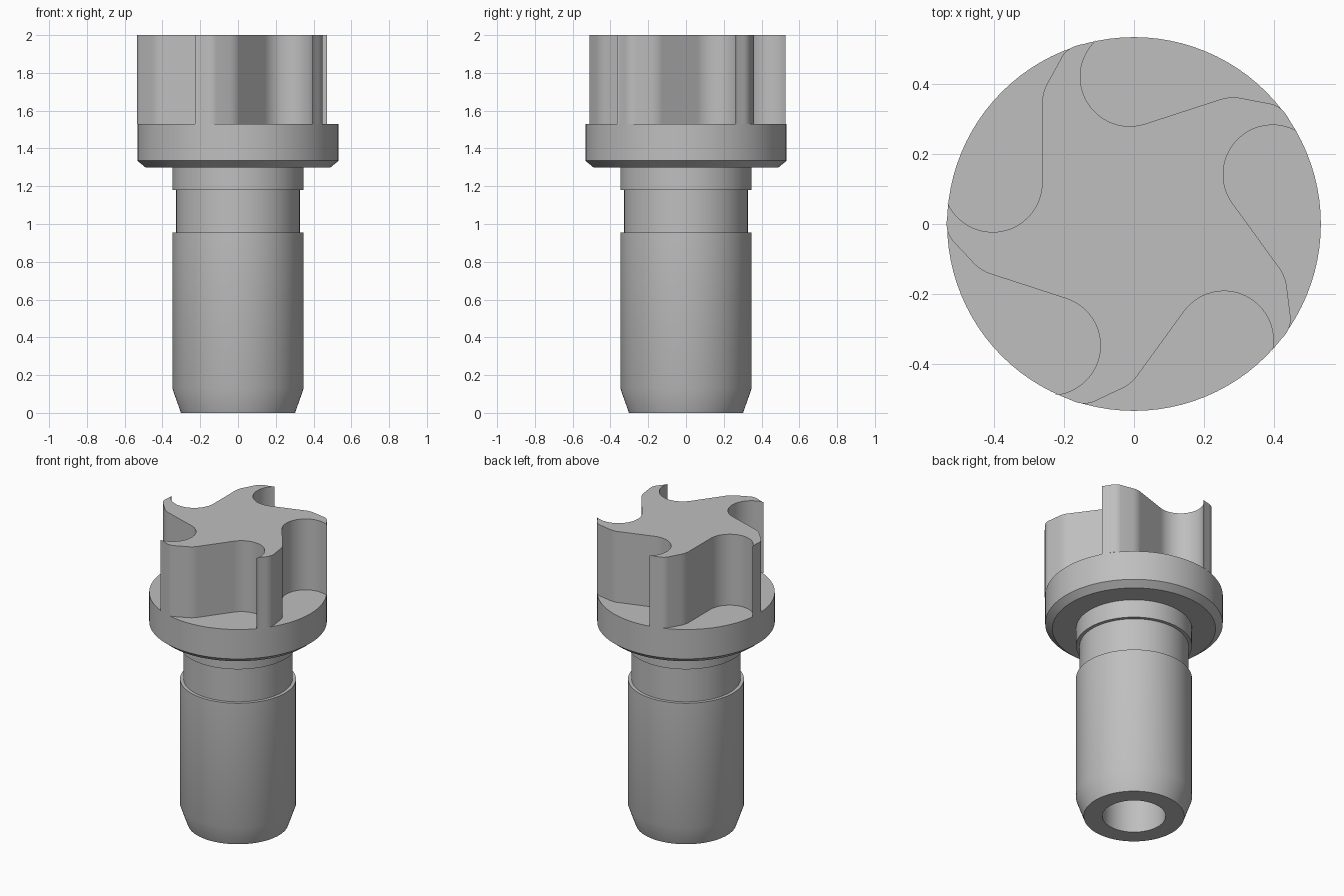
import bpy, bmesh, math
from mathutils import Matrix, Vector

cube = bpy.data.objects.get("Cube")
if cube:
    bpy.data.objects.remove(cube, do_unlink=True)

RIM = 0.533        # flange and blade radius
FLANGE_TOP = 1.53
BLADES = 5

steel = bpy.data.materials.new("grey_metal")
steel.use_nodes = True
grey = (0.52, 0.52, 0.52, 1)
steel.diffuse_color = grey
steel.node_tree.nodes["Principled BSDF"].inputs["Base Color"].default_value = grey


def finish(bm, name):
    bmesh.ops.recalc_face_normals(bm, faces=bm.faces)
    mesh = bpy.data.meshes.new(name)
    bm.to_mesh(mesh)
    bm.free()
    mesh.materials.append(steel)
    obj = bpy.data.objects.new(name, mesh)
    bpy.context.collection.objects.link(obj)
    bpy.ops.object.select_all(action="DESELECT")
    obj.select_set(True)
    bpy.context.view_layer.objects.active = obj
    bpy.ops.object.shade_smooth_by_angle(angle=math.radians(28))
    return obj


def lathe(name, profile, steps=96):
    bm = bmesh.new()
    verts = [bm.verts.new((r, 0, z)) for r, z in profile]
    edges = [bm.edges.new(pair) for pair in zip(verts, verts[1:])]
    bmesh.ops.spin(bm, geom=verts + edges, cent=(0, 0, 0), axis=(0, 0, 1),
                   angle=math.tau, steps=steps, use_duplicate=False)
    bmesh.ops.remove_doubles(bm, verts=bm.verts, dist=1e-4)
    return finish(bm, name)


def arc(cx, cy, radius, start, end, steps):
    return [Vector((cx + radius * math.cos(math.radians(a)),
                    cy + radius * math.sin(math.radians(a)), 0))
            for a in (start + (end - start) * i / steps for i in range(steps + 1))]


def rounded(a, corner, b, steps=6):
    """Quadratic blend from a to b around a corner."""
    a, corner, b = (Vector((*p, 0)) for p in (a, corner, b))
    return [a * (1 - t) ** 2 + corner * 2 * t * (1 - t) + b * t * t
            for t in (i / steps for i in range(steps + 1))]


# Hollow shank with groove, tapered foot and chamfered flange
lathe("shank_and_flange", [
    (0, 1.0), (0.19, 1.0), (0.19, 0), (0.302, 0), (0.348, 0.13),
    (0.348, 0.955), (0.327, 0.955), (0.327, 1.18), (0.348, 1.18),
    (0.348, 1.30), (0.49, 1.30), (RIM, 1.335), (RIM, FLANGE_TOP), (0, FLANGE_TOP)])

# One scooped pocket and blade tip, repeated around the axis
pocket = arc(-0.403, 0.118, 0.141, 202, 360, 24)
pocket += rounded((-0.262, 0.345), (-0.262, 0.38), (-0.24, 0.414))
pocket += rounded((-0.205, 0.478), (-0.187, 0.507), (-0.145, 0.513))
pocket += arc(0, 0, RIM, 105.5, 102, 3)

bm = bmesh.new()
outline = []
for k in range(BLADES):
    turn = Matrix.Rotation(-math.tau * k / BLADES, 3, "Z")
    outline += [turn @ p for p in pocket]
lower = [bm.verts.new((p.x, p.y, FLANGE_TOP)) for p in outline]
upper = [bm.verts.new((p.x, p.y, 2)) for p in outline]
bm.faces.new(upper)
for i in range(len(outline)):
    j = (i + 1) % len(outline)
    bm.faces.new((lower[i], lower[j], upper[j], upper[i]))
finish(bm, "curved_blades")
